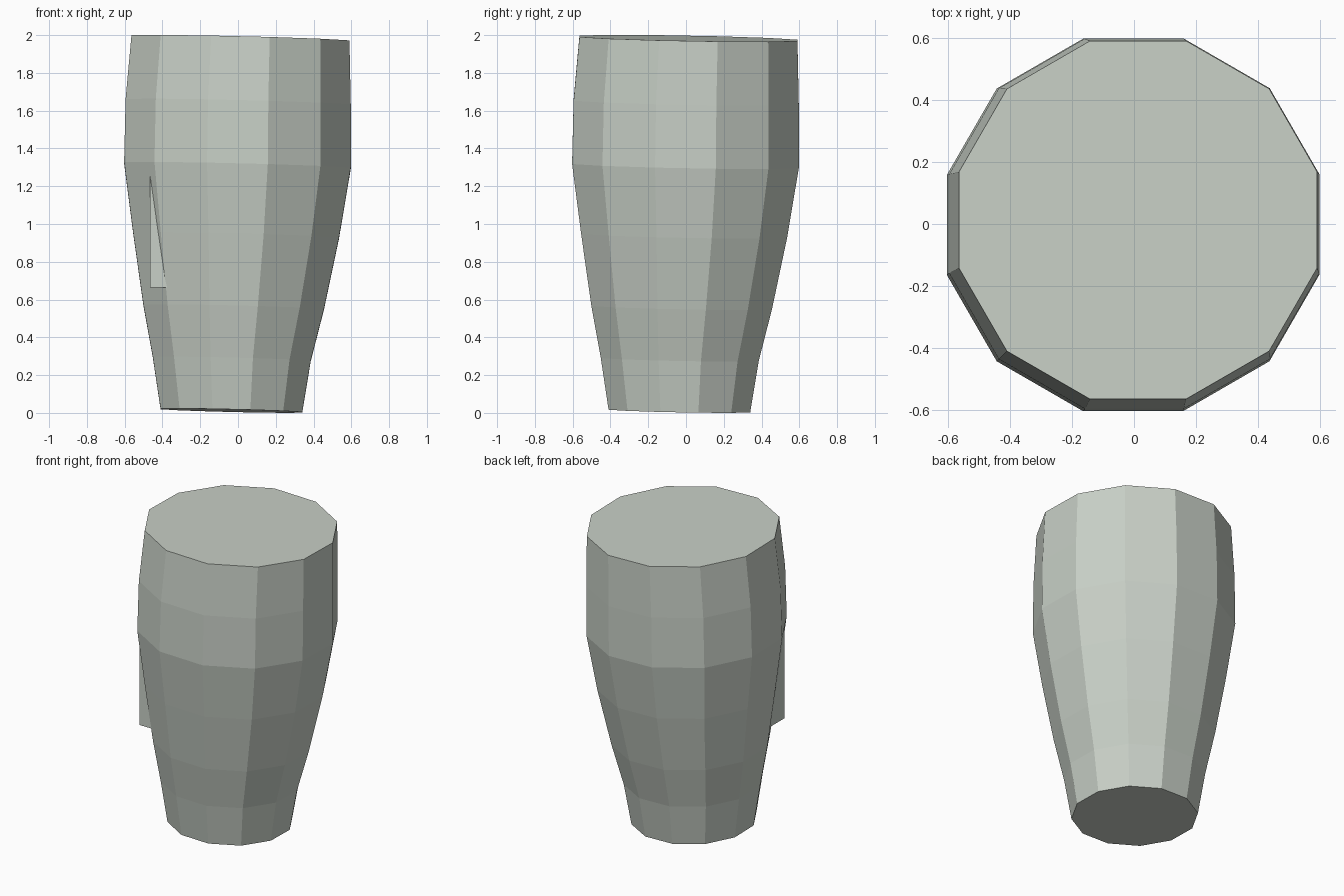
import bpy, bmesh, math

if "Cube" in bpy.data.objects:
    bpy.data.objects.remove(bpy.data.objects["Cube"])

SIDES = 12
TILT_X, TILT_Y = 0.024, 0.019   # every ring leans slightly toward +x, +y

stone = bpy.data.materials.new("pale_grey_green")
stone.diffuse_color = (0.58, 0.63, 0.57, 1)
stone.use_nodes = True
stone.node_tree.nodes["Principled BSDF"].inputs["Base Color"].default_value = stone.diffuse_color


def make_object(name, bm):
    bmesh.ops.recalc_face_normals(bm, faces=bm.faces)
    mesh = bpy.data.meshes.new(name)
    bm.to_mesh(mesh)
    bm.free()
    mesh.materials.append(stone)
    obj = bpy.data.objects.new(name, mesh)
    bpy.context.collection.objects.link(obj)
    return obj


# Tapered body: (centre offset in x and y, half width across flats, centre height)
rings = [
    (-0.035, 0.375, 0.012),
    (-0.033, 0.418, 0.285),
    (-0.023, 0.478, 0.56),
    (-0.010, 0.545, 0.94),
    (-0.003, 0.600, 1.31),
    (0.001, 0.596, 1.645),
    (0.013, 0.577, 1.983),
]
bm = bmesh.new()
loops = []
for offset, half, height in rings:
    radius = half / math.cos(math.pi / SIDES)
    loop = []
    for i in range(SIDES):
        a = (i + 0.5) * 2 * math.pi / SIDES
        dx, dy = radius * math.cos(a), radius * math.sin(a)
        z = height - TILT_X * dx - TILT_Y * dy
        loop.append(bm.verts.new((offset + dx, offset + dy, z)))
    loops.append(loop)
for low, high in zip(loops, loops[1:]):
    for i in range(SIDES):
        j = (i + 1) % SIDES
        bm.faces.new((low[i], low[j], high[j], high[i]))
bm.faces.new(loops[0][::-1])
bm.faces.new(loops[-1])
make_object("tapered_body", bm)

# Block whose outer corner pokes out of the front left side
lo, hi = (-0.465, -0.385, 0.665), (-0.20, -0.12, 1.26)
bm = bmesh.new()
bmesh.ops.create_cube(bm, size=1)
for v in bm.verts:
    v.co = [l if c < 0 else h for c, l, h in zip(v.co, lo, hi)]
make_object("corner_block", bm)
